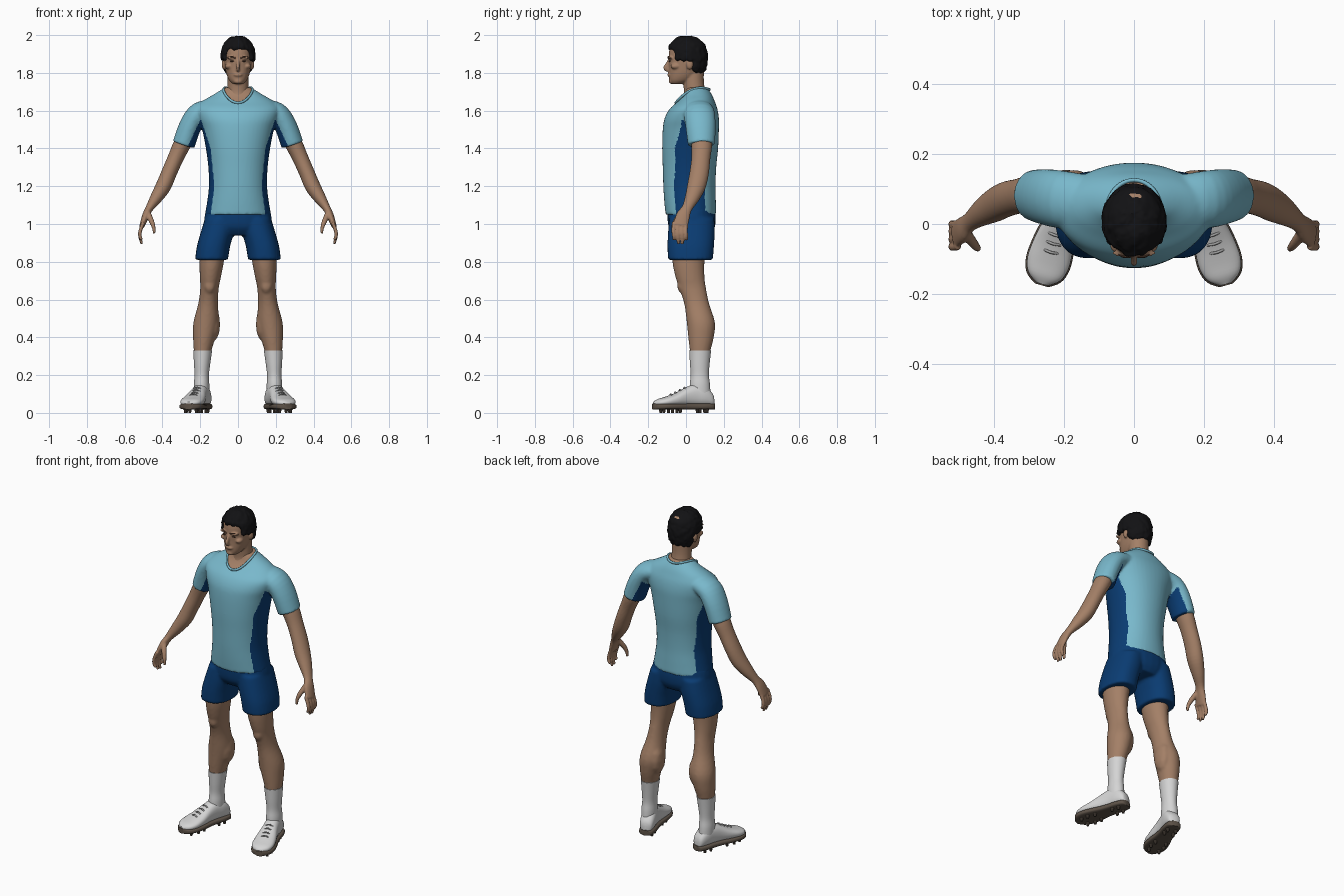
import bpy, bmesh, math, random
from mathutils import Vector, Matrix

if "Cube" in bpy.data.objects:
    bpy.data.objects.remove(bpy.data.objects["Cube"])

random.seed(4)
Z, Y = Vector((0, 0, 1)), Vector((0, 1, 0))


def material(name, r, g, b):
    m = bpy.data.materials.new(name)
    m.diffuse_color = (r, g, b, 1)
    m.use_nodes = True
    m.node_tree.nodes["Principled BSDF"].inputs["Base Color"].default_value = m.diffuse_color
    return m


LIGHT = material("light blue", 0.19, 0.48, 0.60)
NAVY = material("navy blue", 0.003, 0.045, 0.17)
SKIN = material("skin", 0.37, 0.215, 0.135)
WHITE = material("white", 0.66, 0.66, 0.66)
GREY = material("lace grey", 0.36, 0.36, 0.36)
SOLE = material("sole brown", 0.11, 0.085, 0.065)
HAIR = material("black hair", 0.006, 0.006, 0.007)
BROW = material("dark brown", 0.09, 0.045, 0.028)


def catmull(rows, steps):
    out = []
    for i in range(len(rows) - 1):
        p = [rows[max(0, min(len(rows) - 1, i + k))] for k in (-1, 0, 1, 2)]
        for s in range(steps):
            t = s / steps
            out.append([0.5 * (2 * b + (c - a) * t + (2 * a - 5 * b + 4 * c - d) * t * t
                               + (3 * b - a - 3 * c + d) * t ** 3) for a, b, c, d in zip(*p)])
    return out + [list(rows[-1])]


def loft(bm, rows, axis=None, ref=Y, n=2.0, seg=28, steps=4):
    """Skin rings (x, y, z, radius_u, radius_v) along a fixed axis or along their own path."""
    rows = catmull(rows, steps)
    pts = [Vector(r[:3]) for r in rows]
    rings = []
    for i, r in enumerate(rows):
        t = axis or (pts[min(i + 1, len(pts) - 1)] - pts[max(i - 1, 0)]).normalized()
        u = ref.cross(t).normalized()
        v = t.cross(u)
        ring = []
        for k in range(seg):
            c, s = math.cos(math.tau * k / seg), math.sin(math.tau * k / seg)
            c = math.copysign(abs(c) ** (2 / n), c)
            s = math.copysign(abs(s) ** (2 / n), s)
            ring.append(bm.verts.new(pts[i] + u * c * max(r[3], .001) + v * s * max(r[4], .001)))
        rings.append(ring)
    for a, b in zip(rings, rings[1:]):
        for k in range(seg):
            bm.faces.new((a[k], a[(k + 1) % seg], b[(k + 1) % seg], b[k]))
    bm.faces.new(rings[0][::-1])
    bm.faces.new(rings[-1])


def stack(bm, rows, **kw):
    """Horizontal rings given as (z, x centre, half width, y front, y back)."""
    loft(bm, [(x, (f + b) / 2, z, w, (b - f) / 2) for z, x, w, f, b in rows], axis=Z, **kw)


def ball(bm, loc, size, sub=2):
    bmesh.ops.create_icosphere(bm, subdivisions=sub, radius=1,
                               matrix=Matrix.Translation(loc) @ Matrix.Diagonal((*size, 1)))


def finish(name, bm, mats, mirror=False, voxel=0, smooth=5, rule=None, sharp=50):
    if mirror:
        dup = bmesh.ops.duplicate(bm, geom=bm.verts[:] + bm.edges[:] + bm.faces[:])["geom"]
        for v in dup:
            if isinstance(v, bmesh.types.BMVert):
                v.co.x *= -1
    bmesh.ops.recalc_face_normals(bm, faces=bm.faces[:])
    me = bpy.data.meshes.new(name)
    bm.to_mesh(me)
    bm.free()
    ob = bpy.data.objects.new(name, me)
    bpy.context.collection.objects.link(ob)
    if voxel:
        mod = ob.modifiers.new("fuse", "REMESH")
        mod.mode, mod.voxel_size = "VOXEL", voxel
        mod = ob.modifiers.new("soften", "SMOOTH")
        mod.factor, mod.iterations = 0.5, smooth
        dg = bpy.context.evaluated_depsgraph_get()
        baked = bpy.data.meshes.new_from_object(ob.evaluated_get(dg))
        ob.modifiers.clear()
        ob.data = me = baked
        me.name = name
    me.materials.clear()
    for m in mats:
        me.materials.append(m)
    for p in me.polygons:
        p.use_smooth = True
        p.material_index = rule(p.center) if rule else 0
    me.set_sharp_from_angle(angle=math.radians(sharp))
    return ob


# Shirt: torso fused with sleeves, side panels and neck opening coloured by position
bm = bmesh.new()
stack(bm, [(1.05, 0, .175, -.108, .16), (1.12, 0, .163, -.115, .158), (1.2, 0, .154, -.12, .156),
           (1.3, 0, .157, -.123, .16), (1.4, 0, .17, -.126, .17), (1.5, 0, .19, -.123, .174),
           (1.56, 0, .212, -.113, .174), (1.61, 0, .222, -.086, .166), (1.65, 0, .188, -.042, .152),
           (1.685, 0, .13, -.012, .137), (1.722, 0, .07, .0, .112)], n=2.1, seg=48)
sleeve = bmesh.new()
for sx in (1, -1):
    loft(bm, [(sx * x, y, z, a, b) for x, y, z, a, b in
              [(.13, .065, 1.61, .05, .075), (.205, .07, 1.587, .058, .082), (.252, .077, 1.52, .059, .08),
               (.288, .082, 1.42, .06, .072)]])
sleeve.free()


def shirt_rule(c):
    x, z = abs(c.x), c.z
    if z > 1.6 and (x / .076) ** 2 + ((c.y - .035) / .09) ** 2 < 1:
        return 2
    edge = .125 + .13 * max(0, 1.2 - z) + .1 * min(max(0, z - 1.2), .2) + .33 * max(0, z - 1.4)
    return 1 if z < 1.55 and edge < x < .2 + (1.55 - z) * .48 else 0


finish("shirt", bm, [LIGHT, NAVY, SKIN], voxel=.007, smooth=6, rule=shirt_rule)

# Collar band
bm = bmesh.new()
path = []
for k in range(25):
    a = math.tau * k / 24
    c = math.cos(a)
    path.append((.077 * math.sin(a), .035 - .09 * c, 1.712 - .035 * c - .035 * c * c, .006, .007))
loft(bm, path, ref=Z, seg=10, steps=2)
finish("collar", bm, [LIGHT])

# Shorts: hips fused with two leg tubes
bm = bmesh.new()
stack(bm, [(.94, 0, .13, -.06, .13), (.98, 0, .175, -.09, .152), (1.03, 0, .178, -.098, .157),
           (1.085, 0, .168, -.098, .152)], n=2.2)
for s in (1, -1):
    stack(bm, [(.81, s * .14, .087, -.095, .142), (.88, s * .13, .088, -.098, .148),
               (.96, s * .108, .088, -.095, .152), (1.03, s * .09, .085, -.088, .15)], n=2.3)
finish("shorts", bm, [NAVY], voxel=.008, smooth=4)

# Legs
bm = bmesh.new()
stack(bm, [(.9, .135, .07, -.075, .11), (.8, .14, .065, -.072, .098), (.72, .146, .056, -.056, .098),
           (.66, .151, .049, -.036, .106), (.58, .158, .052, -.01, .122), (.48, .169, .067, .004, .153),
           (.40, .179, .059, .012, .147), (.33, .187, .047, .02, .13), (.29, .188, .04, .025, .122)])
ball(bm, (.15, -.018, .675), (.032, .03, .045))
ball(bm, (.128, .085, .47), (.034, .055, .09))
finish("legs", bm, [SKIN], mirror=True, voxel=.008)

# Socks
bm = bmesh.new()
stack(bm, [(.33, .187, .05, .017, .133), (.26, .19, .043, .021, .125), (.2, .192, .038, .025, .121),
           (.15, .193, .041, .02, .127), (.09, .193, .04, .02, .13)])
finish("socks", bm, [WHITE], mirror=True)

# Shoes: local length along y, turned outward around the ankle
TURN = Matrix.Translation((.216, -.01, 0)) @ Matrix.Rotation(math.radians(16), 4, "Z")
plan = [(.163, .012, .075), (.152, .034, .105), (.11, .043, .146), (.06, .043, .152), (.01, .047, .135),
        (-.05, .058, .104), (-.105, .061, .084), (-.145, .047, .072), (-.168, .016, .058)]
bm = bmesh.new()
loft(bm, [(0, y, (.035 + t) / 2, w, (t - .035) / 2) for y, w, t in plan], axis=Y, ref=Z, n=2.4)
bm.transform(TURN)
finish("shoes", bm, [WHITE], mirror=True)

# Soles and studs
bm = bmesh.new()
loft(bm, [(0, y * 1.02, .034, w + .004, .016) for y, w, t in plan], axis=Y, ref=Z, n=3.5)
for y, w in ((.12, .024), (.08, .026), (-.03, .032), (-.075, .038), (-.12, .03)):
    for s in (1, -1):
        bmesh.ops.create_cone(bm, cap_ends=True, segments=10, radius1=.007, radius2=.011, depth=.026,
                              matrix=Matrix.Translation((s * w, y, .013)))
bm.transform(TURN)
finish("soles", bm, [SOLE], mirror=True, sharp=35)

# Laces
bm = bmesh.new()
for y, z in ((.005, .134), (-.02, .122), (-.045, .109), (-.07, .099)):
    loft(bm, [(-.027, y, z - .012, .004, .004), (0, y - .004, z + .001, .004, .004),
              (.027, y, z - .012, .004, .004)], seg=8)
bm.transform(TURN)
finish("laces", bm, [GREY], mirror=True)

# Arms with palm, fingers and thumb
bm = bmesh.new()
loft(bm, [(.26, .078, 1.49, .045, .055), (.297, .083, 1.42, .046, .055), (.33, .079, 1.35, .042, .05),
          (.365, .07, 1.27, .041, .051), (.395, .055, 1.2, .041, .049), (.432, .033, 1.14, .033, .039),
          (.468, .006, 1.085, .021, .028), (.488, -.015, 1.045, .019, .037), (.508, -.03, .99, .014, .04)])
for y, tip in ((-.064, .915), (-.042, .895), (-.02, .893), (.001, .915)):
    loft(bm, [(.5, y, 1.01, .01, .011), (.517, y - .002, .965, .01, .011), (.519, y, .935, .0095, .01),
              (.509, y + .002, tip, .007, .008)], seg=12)
loft(bm, [(.478, -.025, 1.06, .015, .016), (.458, -.055, 1.015, .014, .014), (.446, -.068, .98, .01, .011),
          (.443, -.07, .95, .007, .008)], seg=12)
finish("arms", bm, [SKIN], mirror=True, voxel=.005, smooth=3)

# Head: skull, neck, nose, brow ridge, lips, chin and ears
bm = bmesh.new()
stack(bm, [(1.742, 0, .028, -.078, -.02), (1.76, 0, .046, -.088, .03), (1.79, 0, .06, -.09, .07),
           (1.83, 0, .069, -.09, .1), (1.88, 0, .074, -.092, .106), (1.93, 0, .073, -.086, .105),
           (1.965, 0, .058, -.065, .088), (1.985, 0, .025, -.02, .05)], n=2.2)
stack(bm, [(1.64, 0, .066, -.03, .115), (1.69, 0, .058, -.012, .105), (1.75, 0, .055, -.015, .095),
           (1.82, 0, .055, -.02, .095)])
loft(bm, [(0, -.086, 1.872, .008, .008), (0, -.098, 1.845, .012, .009), (0, -.106, 1.826, .015, .01),
          (0, -.09, 1.815, .013, .008)], ref=Vector((1, 0, 0)), seg=14)
ball(bm, (0, -.09, 1.79), (.024, .009, .009))
ball(bm, (0, -.078, 1.755), (.024, .014, .014))
for s in (1, -1):
    ball(bm, (s * .032, -.083, 1.88), (.03, .012, .008))
    ball(bm, (s * .075, .02, 1.845), (.012, .019, .029))
    ball(bm, (s * .05, -.055, 1.835), (.02, .028, .016))
finish("head", bm, [SKIN], voxel=.005, smooth=3)

# Eyebrows and eyes
bm = bmesh.new()
for s in (1, -1):
    loft(bm, [(s * .012, -.094, 1.878, .003, .004), (s * .032, -.093, 1.886, .003, .004),
              (s * .052, -.08, 1.88, .002, .003)], ref=Z, seg=8)
    ball(bm, (s * .032, -.087, 1.862), (.011, .005, .004))
finish("brows_and_eyes", bm, [BROW])

# Hair: overlapping tufts above a hairline that drops toward the nape
bm = bmesh.new()
ball(bm, (0, .015, 1.935), (.08, .092, .05), 3)
count = 560
for i in range(count):
    z = 1 - 2 * (i + .5) / count
    h, a = math.sqrt(1 - z * z), 2.39996 * i
    k = h ** (-.6 if z < 0 else -.12)
    x, y = .08 * h * k * math.cos(a), .005 + .096 * h * k * math.sin(a)
    height = 1.885 + .097 * z
    line = 1.932 if y < -.05 else 1.875 if y < .0 else 1.872 if y < .04 else 1.812
    if height > line:
        r = random.uniform(.012, .019)
        ball(bm, (x, y, height), (r, r * 1.1, min(r * 1.2, 1.999 - height)), 1)
finish("hair", bm, [HAIR], voxel=.006, smooth=1)
